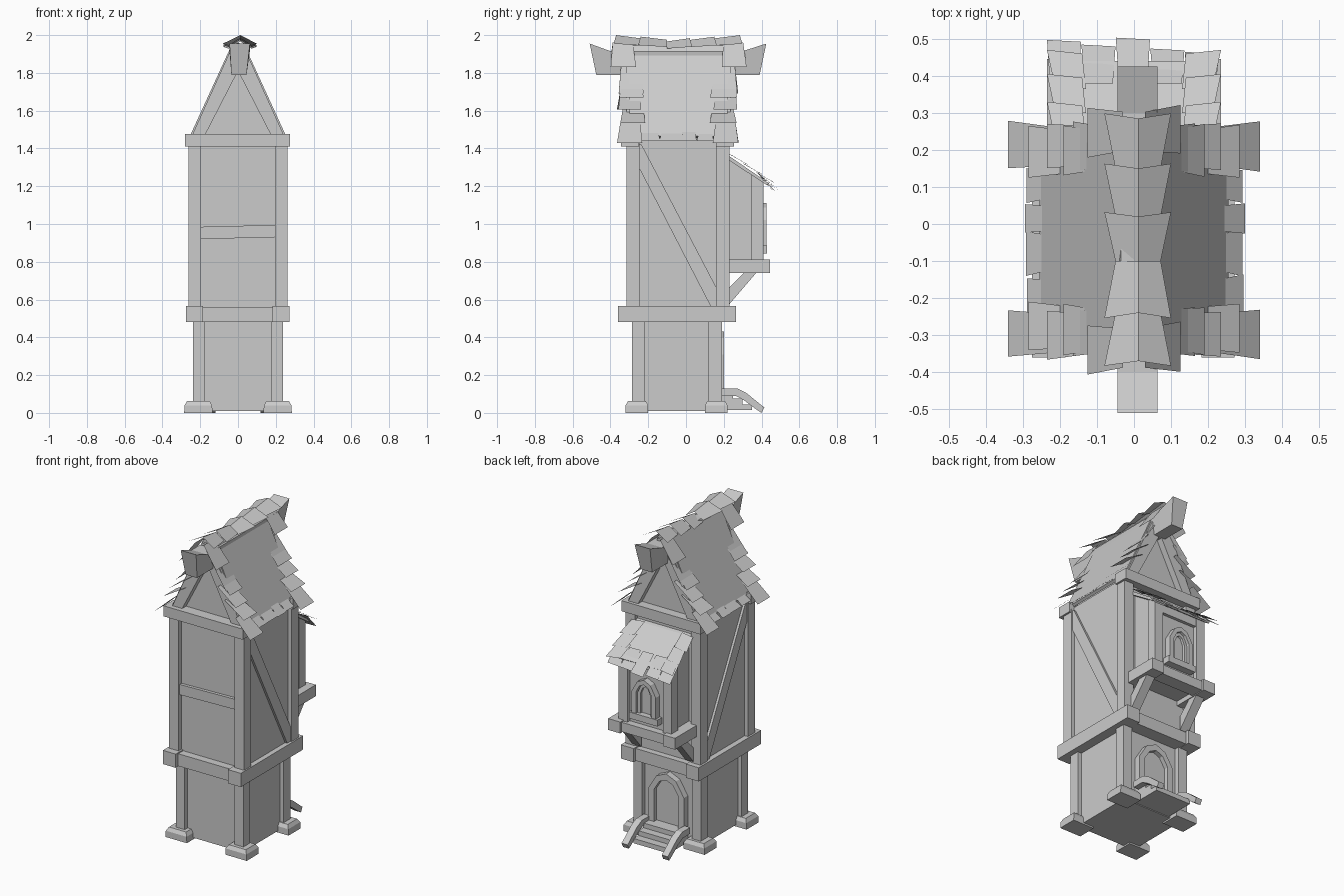
import bpy, bmesh, random

if "Cube" in bpy.data.objects:
    bpy.data.objects.remove(bpy.data.objects["Cube"])
random.seed(4)


def mesh(name, verts, faces):
    me = bpy.data.meshes.new(name)
    me.from_pydata(verts, [], faces)
    bm = bmesh.new()
    bm.from_mesh(me)
    bmesh.ops.recalc_face_normals(bm, faces=bm.faces)
    bm.to_mesh(me)
    bm.free()
    ob = bpy.data.objects.new(name, me)
    bpy.context.collection.objects.link(ob)
    return ob


def prism(name, pts, axis, a, b):
    """Extrude a profile: axis 'x' takes (y,z) points, axis 'y' takes (x,z)."""
    n = len(pts)
    v = [(t, p, q) if axis == 'x' else (p, t, q) for t in (a, b) for p, q in pts]
    f = [tuple(range(n)), tuple(range(2 * n - 1, n - 1, -1))]
    f += [(i, (i + 1) % n, n + (i + 1) % n, n + i) for i in range(n)]
    return mesh(name, v, f)


def box(name, x0, x1, y0, y1, z0, z1):
    return prism(name, [(x0, z0), (x1, z0), (x1, z1), (x0, z1)], 'y', y0, y1)


def arch(name, w, z0, zs, zt, t, y0, y1):
    """Pointed arch frame made of a ring between two outlines."""
    def line(w, z0, zs, zt):
        return [(-w, z0), (-w, zs), (-w * .55, zs + (zt - zs) * .75), (0, zt),
                (w * .55, zs + (zt - zs) * .75), (w, zs), (w, z0)]
    out, inn = line(w, z0, zs, zt), line(w - t, z0, zs, zt - t)
    for i in range(6):
        prism(name, [out[i], out[i + 1], inn[i + 1], inn[i]], 'y', y0, y1)
    return inn


# lower storey: walls, corner posts, foot stones
box("lower_wall", -.21, .21, -.255, .16, .01, .5)
for s in (-1, 1):
    for y0, y1 in ((-.285, -.22), (.12, .19)):
        a, b = sorted((s * .175, s * .237))
        box("lower_post", a, b, y0, y1, .03, .49)
    for cy in (-.26, .16):
        cx = s * .21
        v = []
        for z, r, q in ((0, .075, .06), (.04, .073, .06), (.062, .06, .047)):
            v += [(cx - r, cy - q, z), (cx + r, cy - q, z), (cx + r, cy + q, z), (cx - r, cy + q, z)]
        f = [(3, 2, 1, 0), (8, 9, 10, 11)]
        f += [(k + i, k + (i + 1) % 4, k + 4 + (i + 1) % 4, k + 4 + i) for k in (0, 4) for i in range(4)]
        mesh("foot_stone", v, f)

# belt beams between storeys
for a, b in ((-.275, -.185), (.182, .272)):
    box("belt_side_beam", a, b, -.36, .265, .48, .567)
for a, b in ((-.335, -.25), (.16, .245)):
    box("belt_cross_beam", -.2, .2, a, b, .482, .56)

# upper storey
box("upper_wall", -.24, .24, -.285, .205, .53, 1.45)
for s in (-1, 1):
    a, b = sorted((s * .197, s * .263))
    for y0, y1 in ((-.315, -.245), (.16, .23)):
        box("upper_post", a, b, y0, y1, .56, 1.43)
    a, b = sorted((s * .23, s * .255))
    prism("diagonal_brace", [(-.245, 1.29), (.13, .565), (.16, .565), (.16, .665), (-.235, 1.42), (-.245, 1.42)],
          'x', a, b)
prism("front_rail", [(-.2, .92), (.2, .93), (.2, .995), (-.2, .985)], 'y', -.305, -.27)
for a, b in ((-.345, -.25), (.16, .255)):
    box("top_beam", -.28, .275, a, b, 1.41, 1.477)

# gable, barge boards and roof slopes
prism("attic", [(-.225, 1.44), (.225, 1.44), (.015, 1.92), (-.015, 1.92)], 'y', -.275, .195)
for s in (-1, 1):
    for a, b in ((-.315, -.265), (.185, .235)):
        prism("barge_board", [(s * .243, 1.47), (s * .175, 1.47), (0, 1.81), (0, 1.93), (s * .035, 1.93)], 'y', a, b)
    prism("roof_slope", [(0, 1.96), (s * .035, 1.945), (s * .255, 1.465), (s * .24, 1.455), (0, 1.93)], 'y', -.3, .22)

# ridge beam with splayed, tapered ends
v = []
for yt, yb in ((-.51, -.475), (-.40, -.39), (.30, .29), (.425, .39)):
    zt = 1.955 if abs(yt) > .41 else 1.915
    v += [(-.035, yb, 1.79), (.045, yb, 1.79), (.063, yt, zt), (-.045, yt, zt)]
f = [(3, 2, 1, 0), (12, 13, 14, 15)]
f += [(k + i, k + (i + 1) % 4, k + 4 + (i + 1) % 4, k + 4 + i) for k in (0, 4, 8) for i in range(4)]
mesh("ridge_beam", v, f)

# ridge caps flaring towards both ends
for ya, yb in ((-.1, -.24), (-.24, -.37), (-.1, .02), (.02, .15), (.15, .285)):
    k = abs(yb + .04) * .06
    mesh("ridge_cap", [(.012, ya, 1.963 + k), (.012, yb, 1.98 + k),
                       (-.05, ya, 1.925 + k), (-.08, yb + (yb - ya) * .1, 1.935 + k),
                       (.072, ya, 1.925 + k), (.1, yb + (yb - ya) * .1, 1.935 + k)],
         [(0, 1, 3, 2), (0, 4, 5, 1)])


def tile(name, p, q, y0, y1, s):
    """Thin shingle running from p=(x,z) down to q, widening a little."""
    j = lambda: random.uniform(-.008, .008)
    mesh(name, [(s * p[0], y0 + .012, p[1]), (s * p[0], y1 - .012, p[1]),
                (s * q[0], y1 + j(), q[1]), (s * q[0], y0 + j(), q[1])], [(0, 1, 2, 3)])


# gable edge shingles and eave shingles
rows = [((.03, 1.96), (.125, 1.83), .045), ((.05, 1.85), (.165, 1.69), 0), ((.095, 1.77), (.19, 1.67), -.005),
        ((.10, 1.70), (.235, 1.605), .005), ((.14, 1.62), (.285, 1.535), -.01), ((.225, 1.535), (.34, 1.43), .005)]
for s in (-1, 1):
    for p, q, o in rows:
        tile("edge_shingle", p, q, -.355 - o, -.225 - o, s)
        tile("edge_shingle", p, q, .14 + o, .27 + o, s)
    for y0, y1 in ((-.24, -.14), (-.135, -.02), (-.03, .06), (.06, .15)):
        d = random.uniform(0, .012)
        tile("eave_shingle", (.22, 1.51 - d), (.30 - d, 1.44), y0, y1, s)

# back bay: body, posts, head beam
prism("bay_wall", [(.2, .77), (.385, .77), (.385, 1.24), (.2, 1.36)], 'x', -.165, .165)
for s in (-1, 1):
    a, b = sorted((s * .125, s * .185))
    prism("bay_post", [(.345, .8), (.41, .8), (.41, 1.225), (.345, 1.27)], 'x', a, b)
    a, b = sorted((s * .15, s * .235))
    box("bay_floor_beam", a, b, .2, .445, .74, .812)
    a, b = sorted((s * .155, s * .215))
    prism("bay_bracket", [(.225, .57), (.225, .66), (.31, .745), (.375, .745)], 'x', a, b)
box("bay_front_beam", -.16, .16, .345, .43, .745, .805)
box("bay_head_beam", -.13, .13, .36, .405, 1.17, 1.23)

# bay roof and its shingles
prism("bay_roof", [(.2, 1.37), (.225, 1.362), (.44, 1.215), (.43, 1.205), (.2, 1.355)], 'x', -.2, .2)
for i in range(5):
    x = -.235 + i * .093
    e = .5 - random.uniform(0, .045)
    mesh("bay_eave_shingle", [(x + .008, .38, 1.27), (x + .085, .38, 1.268),
                              (x + .092, e, 1.176), (x, e + .005, 1.172)], [(0, 1, 2, 3)])
for s in (-1, 1):
    for y in (.225, .30, .365):
        z = 1.372 - (y - .225) * .68
        mesh("bay_edge_shingle", [(s * .13, y, z), (s * .215, y + .012, z - .004), (s * .235, y + .105, z - .06),
                                  (s * .14, y + .095, z - .052)], [(0, 1, 2, 3)])

# bay window
arch("window_frame", .085, .87, 1.02, 1.11, .03, .38, .425)
inner = arch("window_inner_frame", .055, .87, 1.01, 1.08, .02, .38, .408)
box("window_sill", -.1, .1, .38, .43, .845, .885)
prism("window_pane", inner, 'y', .38, .392)

# door
inner = arch("door_frame", .125, .04, .31, .43, .04, .15, .2)
prism("door_panel", inner, 'y', .15, .172)

# steps with sloping side rails
for i in range(3):
    box("step", -.125, .125, .15, .25 + i * .05, .075 - i * .03, .105 - i * .03)
for s in (-1, 1):
    a, b = sorted((s * .12, s * .162))
    prism("step_rail", [(.19, .13), (.27, .13), (.32, .105), (.40, .04), (.415, .03), (.40, 0),
                        (.37, .02), (.31, .065), (.265, .09), (.19, .09)], 'x', a, b)
